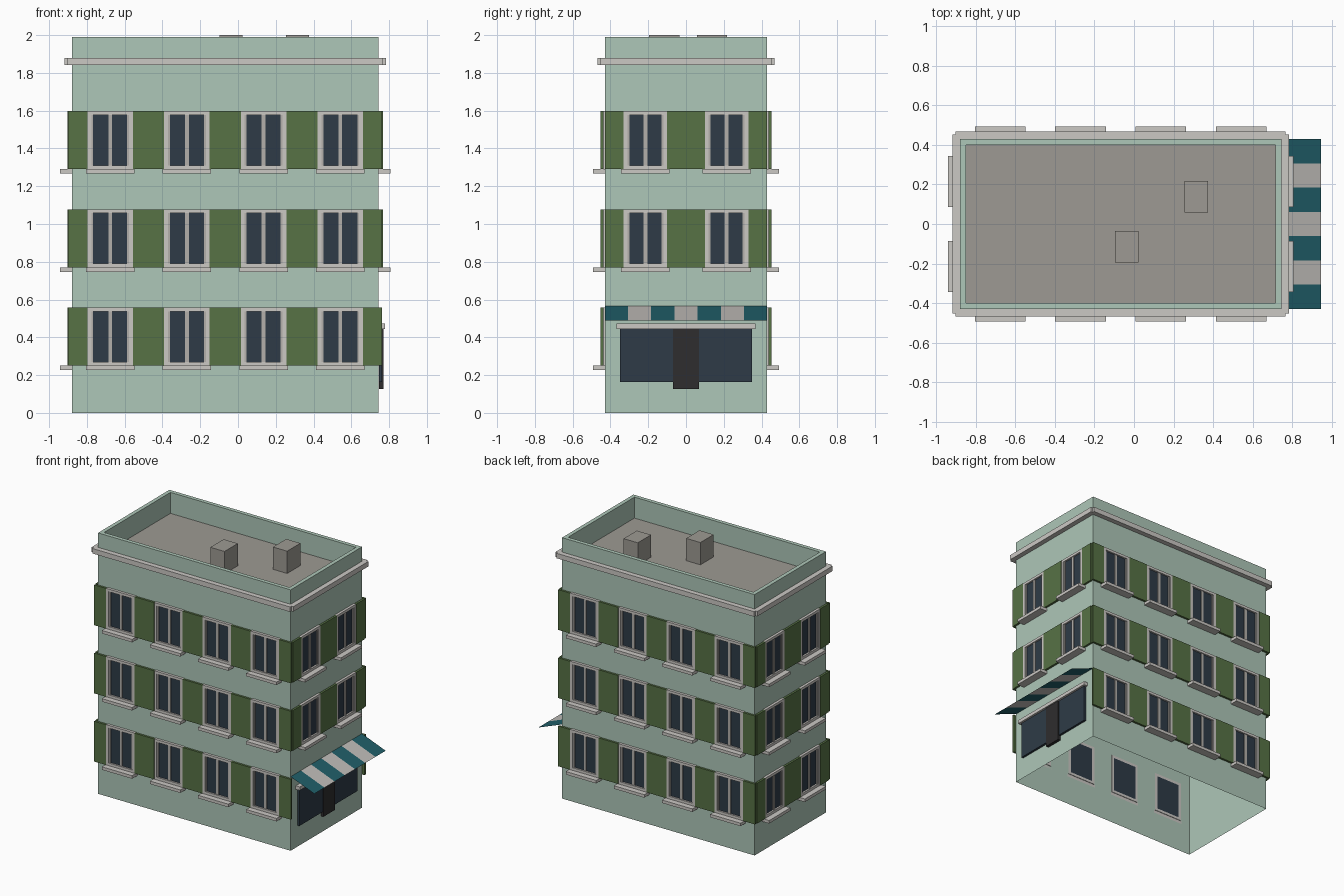
import bpy, bmesh, math
from mathutils import Matrix, Vector

cube = bpy.data.objects.get("Cube")
if cube:
    bpy.data.objects.remove(cube, do_unlink=True)


def material(name, rgb):
    """Flat material from 0-255 display values, stored as linear."""
    lin = [((c / 255 + 0.055) / 1.055) ** 2.4 for c in rgb]
    m = bpy.data.materials.new(name)
    m.use_nodes = True
    m.diffuse_color = (*lin, 1)
    m.node_tree.nodes["Principled BSDF"].inputs["Base Color"].default_value = (*lin, 1)
    return m


WALL = material("pale green wall", (174, 199, 184))
TRIM = material("light stone trim", (203, 200, 196))
SASH = material("grey sash", (180, 176, 171))
SHUTTER = material("leaf green shutter", (87, 114, 69))
GLASS = material("dark blue glass", (46, 59, 71))
ROOF = material("grey roof", (157, 154, 147))
TEAL = material("teal canvas", (32, 95, 105))
CANVAS = material("pale canvas", (192, 189, 185))
DOOR = material("black door", (46, 45, 46))

CX, HX, HY, TOP = -0.0675, 0.8125, 0.43, 1.99
ROOF_Z, RIM = 1.83, 0.03


def finish(bm, name, *mats):
    me = bpy.data.meshes.new(name)
    bm.to_mesh(me)
    bm.free()
    for m in mats:
        me.materials.append(m)
    ob = bpy.data.objects.new(name, me)
    bpy.context.scene.collection.objects.link(ob)
    return ob


def box(bm, u0, u1, o0, o1, z0, z1, mat=Matrix()):
    """Box spanning u along the wall, o outward from it, and z up."""
    size = Vector((u1 - u0, o1 - o0, z1 - z0))
    mid = Vector((u0 + u1, -o0 - o1, z0 + z1)) / 2
    bmesh.ops.create_cube(bm, size=1, matrix=mat @ Matrix.Translation(mid) @ Matrix.Diagonal((*size, 1)))


def boxes(name, mat, specs, m=Matrix()):
    bm = bmesh.new()
    for s in specs:
        box(bm, *s, m)
    return finish(bm, name, mat)


def wall_matrix(angle, dist):
    return (Matrix.Translation((CX, 0, 0)) @ Matrix.Rotation(math.radians(angle), 4, 'Z')
            @ Matrix.Translation((0, -dist, 0)))


# Wall shell, open below, with parapet and sunken roof
bm = bmesh.new()
rings = []
for inset, z in ((0, 0), (0, TOP), (RIM, TOP), (RIM, ROOF_Z)):
    rings.append([bm.verts.new((CX + sx * (HX - inset), sy * (HY - inset), z))
                  for sx, sy in ((-1, -1), (1, -1), (1, 1), (-1, 1))])
for low, high in zip(rings, rings[1:]):
    for i in range(4):
        j = (i + 1) % 4
        bm.faces.new((low[i], low[j], high[j], high[i]))
bm.faces.new(rings[-1]).material_index = 1
finish(bm, "building_shell", WALL, ROOF)

# Roof vents
for name, x, y in (("front_roof_vent", -0.037, -0.115), ("back_roof_vent", 0.315, 0.137)):
    boxes(name, ROOF, [(x - 0.06, x + 0.06, -y - 0.08, -y + 0.08, ROOF_Z, 2.0)])

# Windows, shutters, sills and cornice on each wall
WALLS = (("front", 0, HY, HX, 4), ("left", 90, HX, HY, 2),
         ("back", 180, HY, HX, 4), ("right", -90, HX, HY, 2))
FLOORS = (0.25, 0.77, 1.29)
H, B = 0.307, 0.02          # window height, frame border

for side, angle, dist, half, count in WALLS:
    m = wall_matrix(angle, dist)
    hw = 0.12 if count == 4 else 0.115
    back = -0.004 if count == 4 else 0.001
    frames, sashes, panes, sills, shutters = [], [], [], [], []
    for z in FLOORS:
        if side == "left" and z == FLOORS[0]:
            continue
        t = z + H
        for k in range(count):
            c = half * ((2 * k + 1) / count - 1)
            frames += [(c - hw, c - hw + B, back, 0.02, z, t),
                       (c + hw - B, c + hw, back, 0.02, z, t),
                       (c - hw + B, c + hw - B, back, 0.02, z, z + B),
                       (c - hw + B, c + hw - B, back, 0.02, t - B, t)]
            for s, w in ((-hw + B + 0.005, 0.005), (0, 0.01), (hw - B - 0.005, 0.005)):
                sashes.append((c + s - w, c + s + w, 0.004, 0.014, z + B, t - B))
            panes.append((c - hw + B, c + hw - B, back, 0.007, z + B, t - B))
            sills.append((c - 0.128, c + 0.128, 0, 0.062, z - 0.023, z))
            for s in (-1, 1):
                mid = c + s * (hw + 0.05)
                shutters.append((mid - 0.05, mid + 0.05, 0.006, 0.022, z, t))
    boxes(side + "_window_frames", TRIM, frames, m)
    boxes(side + "_window_sashes", SASH, sashes, m)
    boxes(side + "_window_panes", GLASS, panes, m)
    boxes(side + "_window_sills", TRIM, sills, m)
    boxes(side + "_shutters", SHUTTER, shutters, m)
    boxes(side + "_cornice", TRIM, [(-half - 0.022, half + 0.022, 0, 0.038, 1.842, 1.88)], m)

# Shop front
shop = wall_matrix(90, HX)
boxes("shop_window", GLASS, [(-0.35, 0.35, 0.001, 0.018, 0.163, 0.445)], shop)
boxes("shop_door", DOOR, [(-0.068, 0.068, 0.001, 0.024, 0.127, 0.445)], shop)
boxes("shop_lintel", TRIM, [(-0.368, 0.368, 0, 0.034, 0.445, 0.472)], shop)

# Striped awning sheet
bm = bmesh.new()
STRIPES = 7
edge = []
for i in range(STRIPES + 1):
    u = HY * (2 * i / STRIPES - 1)
    edge.append([bm.verts.new(shop @ Vector(p)) for p in ((u, 0, 0.565), (u, -0.2, 0.488))])
for i in range(STRIPES):
    (a, b), (c, d) = edge[i], edge[i + 1]
    bm.faces.new((a, b, d, c)).material_index = i % 2
finish(bm, "awning", TEAL, CANVAS)
